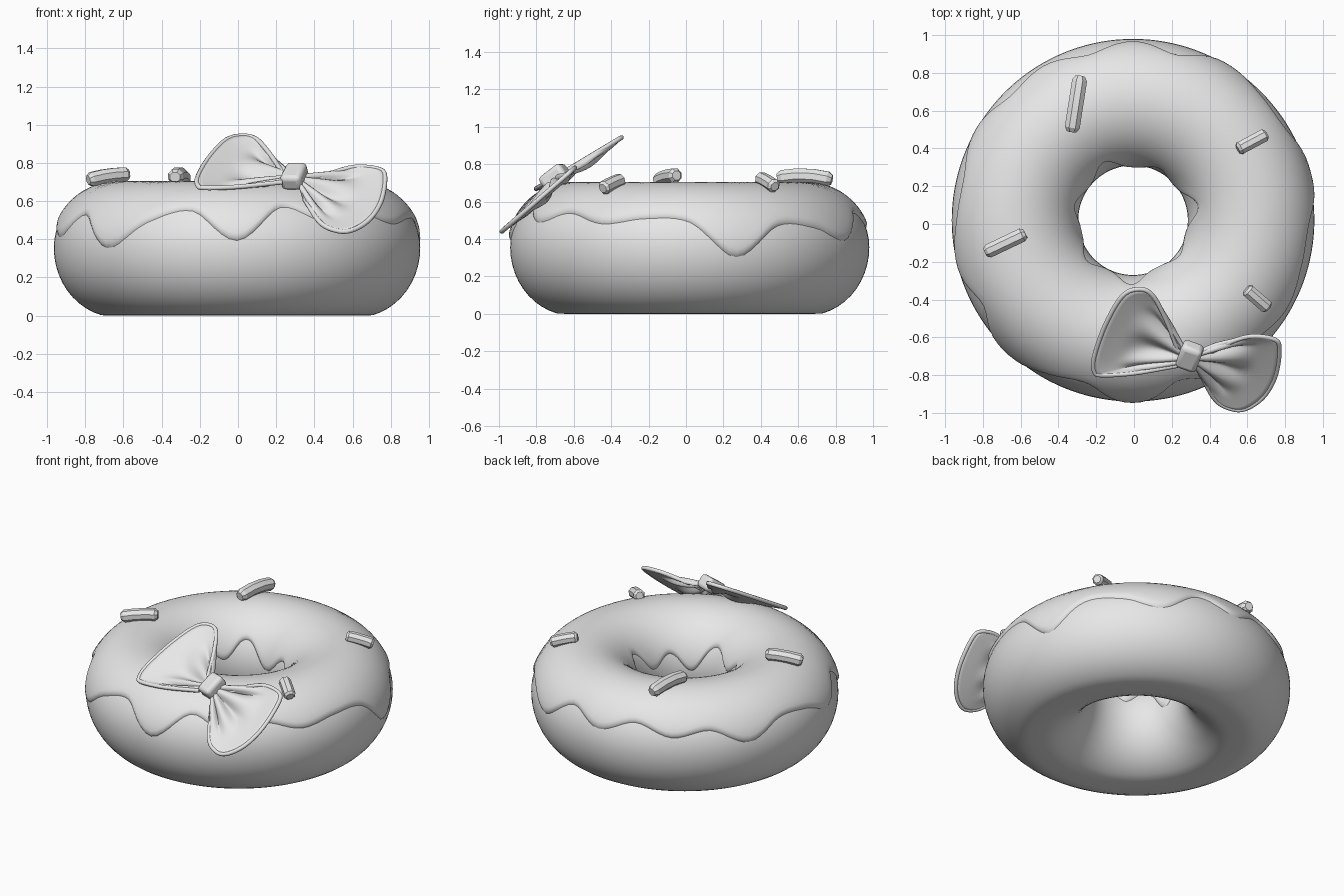
import bpy
import bmesh
from math import sin, cos, pi, asin, radians, tau
from mathutils import Vector

old = bpy.data.objects.get("Cube")
if old:
    bpy.data.objects.remove(old, do_unlink=True)

grey = bpy.data.materials.new("plain_grey")
grey.use_nodes = True
grey.diffuse_color = (0.8, 0.8, 0.8, 1)
grey.node_tree.nodes["Principled BSDF"].inputs["Base Color"].default_value = (0.8, 0.8, 0.8, 1)


def finish(obj, angle=40):
    """Apply the material and smooth shading."""
    obj.data.materials.append(grey)
    bpy.ops.object.select_all(action="DESELECT")
    obj.select_set(True)
    bpy.context.view_layer.objects.active = obj
    bpy.ops.object.shade_smooth_by_angle(angle=radians(angle))
    return obj


def grid(name, rows, loop_rows=False, loop_cols=False, caps=False, angle=40):
    """Skin a list of point rows, optionally closed either way."""
    bm = bmesh.new()
    verts = [[bm.verts.new(p) for p in row] for row in rows]
    n, m = len(verts), len(verts[0])
    for i in range(n if loop_rows else n - 1):
        for j in range(m if loop_cols else m - 1):
            a, b = verts[i], verts[(i + 1) % n]
            k = (j + 1) % m
            bm.faces.new((a[j], a[k], b[k], b[j]))
    if caps:
        bm.faces.new(verts[0])
        bm.faces.new(verts[-1])
    bmesh.ops.recalc_face_normals(bm, faces=bm.faces)
    mesh = bpy.data.meshes.new(name)
    bm.to_mesh(mesh)
    bm.free()
    obj = bpy.data.objects.new(name, mesh)
    bpy.context.collection.objects.link(obj)
    return finish(obj, angle)


def tube(name, path, radii, sides=8, angle=40):
    """Sweep a polygon along a path."""
    rows = []
    for i, p in enumerate(path):
        along = (path[min(i + 1, len(path) - 1)] - path[max(i - 1, 0)]).normalized()
        side = along.cross(Vector((0, 0, 1))).normalized()
        up = side.cross(along)
        turns = [tau * (k + 0.5) / sides for k in range(sides)]
        rows.append([p + radii[i] * (side * cos(t) + up * sin(t)) for t in turns])
    return grid(name, rows, loop_cols=True, caps=True, angle=angle)


def spline(p0, p1, p2, p3, t):
    """Smooth curve through p1 and p2."""
    return p1 + (p2 - p0) * (t / 2) + (p0 * 2 - p1 * 5 + p2 * 4 - p3) * (t * t / 2) \
        + (p1 * 3 - p0 - p2 * 3 + p3) * (t ** 3 / 2)


# Ring dough: a rounded section with a flattened base
MID = 0.355


def ring_point(theta, phi, off=0.0):
    r = 0.625 + (0.335 + off) * cos(phi)
    height = 0.335 if sin(phi) > 0 else 0.365
    z = max(0.0, MID + (height + off) * sin(phi))
    return Vector((r * cos(theta) - 0.005, r * sin(theta) + 0.02, z))


AROUND = 144
thetas = [tau * i / AROUND for i in range(AROUND)]
grid("dough_ring", [[ring_point(t, tau * j / 48) for j in range(48)] for t in thetas],
     loop_rows=True, loop_cols=True)

# Icing: thin shell with a wavy dripping edge outside and in the hole
drips = [.50, .31, .48, .47, .40, .55, .47, .55, .48, .52, .42, .52,
         .50, .42, .54, .36, .50, .56, .40, .58, .50, .55, .49, .52]


def outer_edge(theta):
    n = len(drips)
    pos = theta / tau * n
    i = int(pos)
    return spline(*[drips[(i + k) % n] for k in (-1, 0, 1, 2)], pos - i)


icing_rows = []
for t in thetas:
    start = asin((outer_edge(t) - MID) / 0.35)
    inner = 0.46 + 0.06 * sin(7 * t) + 0.04 * sin(3 * t + 1)
    end = pi - asin((inner - MID) / 0.35)
    steps = [-0.02, 0, 0.015, 0.04] + [k / 24 for k in range(2, 23)] + [0.96, 0.985, 1, 1.02]
    row = []
    for s in steps:
        edge = min(s, 1 - s)
        off = -0.01 if edge < -0.01 else 0.004 if edge < 0.01 else 0.012 if edge < 0.03 else 0.015
        row.append(ring_point(t, start + (end - start) * s, off))
    icing_rows.append(row)
grid("icing", icing_rows, loop_rows=True, angle=60)

# Sprinkles: short bent sticks with chamfered ends
sprinkles = [
    ((-.285, .78, .715), (-.33, .49, .725), .043, .018),
    ((.55, .395, .725), (.70, .475, .68), .037, .004),
    ((-.785, -.15, .71), (-.575, -.05, .74), .04, .008),
    ((.595, -.345, .715), (.71, -.445, .67), .038, .004),
]
for number, (a, b, radius, bend) in enumerate(sprinkles, 1):
    a, b = Vector(a), Vector(b)
    spots = [0, 0.08, 0.35, 0.65, 0.92, 1]
    path = [a.lerp(b, s) + Vector((0, 0, bend * sin(pi * s))) for s in spots]
    tube(f"sprinkle_{number}", path, [radius * k for k in (.65, 1, 1, 1, 1, .65)], angle=30)


# Bow wings: tilted cloth fans with pleats and a rolled hem
def wing(name, outline, slope, y0, z0, root_a, root_b):
    def lift(x, y):
        return Vector((x, y, z0 + slope * (y - y0)))
    pts = [lift(*p) for p in outline]
    pts = [pts[0] * 2 - pts[1]] + pts + [pts[-1] * 2 - pts[-2]]
    rim = []
    for i in range(len(pts) - 3):
        rim += [spline(*pts[i:i + 4], k / 6) for k in range(6)]
    rim.append(pts[-2])
    root_a, root_b = Vector(root_a), Vector(root_b)
    normal = Vector((0, -slope, 1)).normalized()
    rows = []
    for i, p in enumerate(rim):
        u = i / (len(rim) - 1)
        base = root_a.lerp(root_b, u)
        row = []
        for k in range(17):
            s = k / 16
            pleat = 0.022 * sin(5 * tau * u) * sin(pi * min(1, s * 1.4)) * sin(pi * u)
            belly = -0.03 * sin(pi * s) * sin(pi * u)
            row.append(base.lerp(p, s) + normal * (pleat + belly))
        rows.append(row)
    cloth = grid(name, rows, angle=60)
    thick = cloth.modifiers.new("thickness", "SOLIDIFY")
    thick.thickness = 0.018
    thick.offset = 0
    tube(name + "_hem", rim, [0.013] * len(rim), angle=60)


wing("bow_wing_right",
     [(.23, -.66), (.17, -.51), (.10, -.38), (.03, -.345), (-.06, -.38), (-.15, -.53),
      (-.21, -.70), (-.21, -.78), (-.17, -.80), (0, -.79), (.23, -.75)],
     0.6, -0.34, 0.945, (.27, -.66, .76), (.27, -.74, .71))
wing("bow_wing_left",
     [(.37, -.70), (.50, -.63), (.62, -.595), (.74, -.61), (.77, -.66), (.75, -.80),
      (.69, -.91), (.60, -.975), (.52, -.98), (.43, -.93), (.35, -.79)],
     0.87, -0.6, 0.775, (.32, -.68, .745), (.32, -.75, .685))

# Bow knot: rounded block wrapped over the wing roots
bpy.ops.mesh.primitive_cube_add(size=1, location=(.295, -.70, .73),
                                rotation=(radians(36), 0, radians(-20)))
knot = bpy.context.object
knot.name = "bow_knot"
knot.scale = (.115, .15, .09)
bpy.ops.object.transform_apply(location=False, rotation=False, scale=True)
bevel = knot.modifiers.new("rounding", "BEVEL")
bevel.width = 0.025
bevel.segments = 3
finish(knot)
